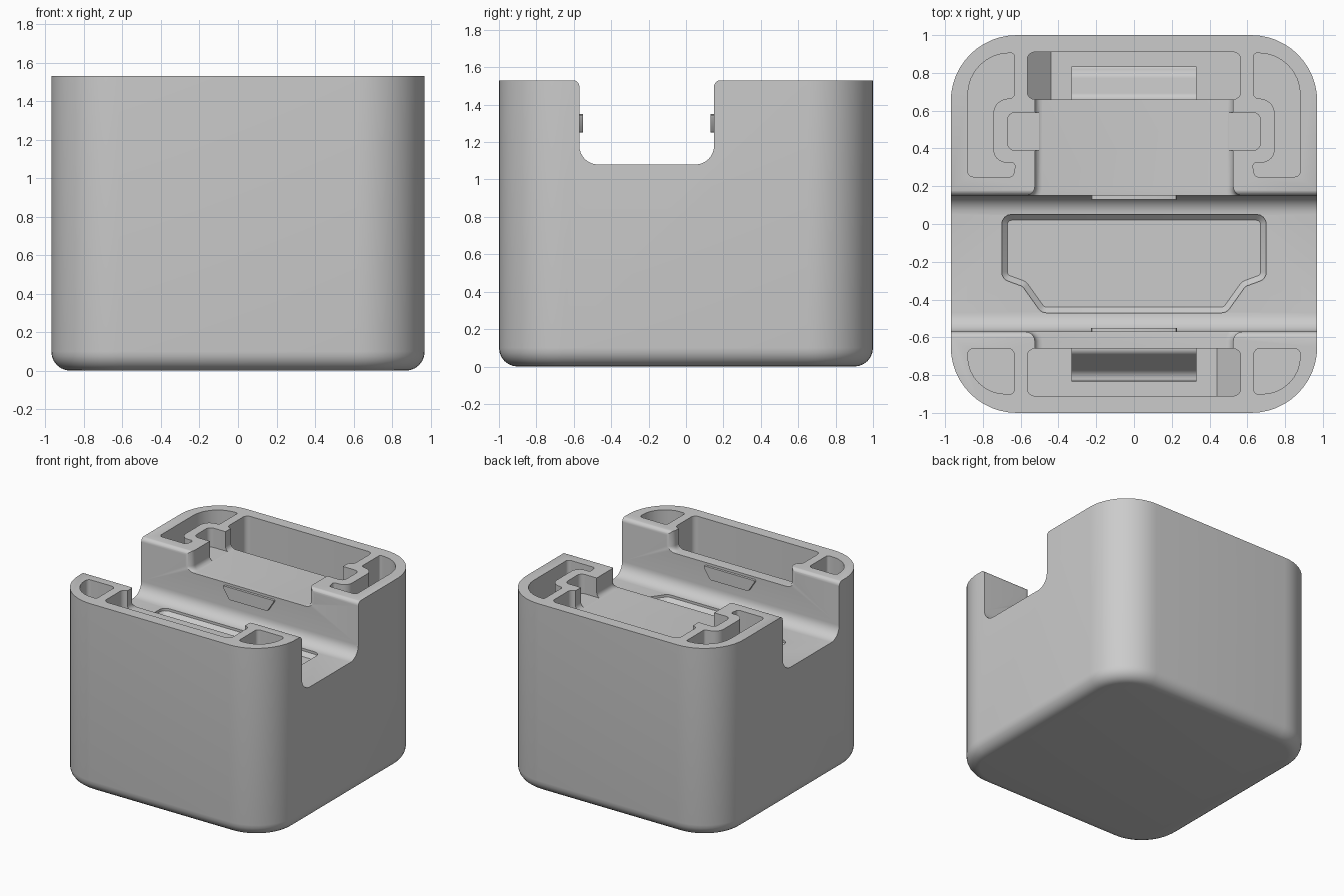
import bpy, bmesh, math
from mathutils import Vector

if "Cube" in bpy.data.objects:
    bpy.data.objects.remove(bpy.data.objects["Cube"])

grey = bpy.data.materials.new("plain_grey")
grey.use_nodes = True
colour = (0.6, 0.6, 0.6, 1)
grey.diffuse_color = colour
grey.node_tree.nodes["Principled BSDF"].inputs["Base Color"].default_value = colour


def rounded(corners, steps=8):
    """Fillet a polygon given as (u, v, radius) corners."""
    out = []
    n = len(corners)
    for i, (u, v, r) in enumerate(corners):
        p = Vector((u, v))
        if r == 0:
            out.append(p)
            continue
        a = (Vector(corners[i - 1][:2]) - p).normalized()
        b = (Vector(corners[(i + 1) % n][:2]) - p).normalized()
        half = a.angle(b) / 2
        centre = p + (a + b).normalized() * (r / math.sin(half))
        start = p + a * (r / math.tan(half)) - centre
        end = p + b * (r / math.tan(half)) - centre
        sweep = math.pi - 2 * half
        for k in range(steps + 1):
            t = k / steps
            out.append(centre + (start * math.sin((1 - t) * sweep)
                                 + end * math.sin(t * sweep)) / math.sin(sweep))
    return out


def inset(outline, d):
    """Shift every side of an outline inward by d."""
    n = len(outline)
    area = sum(outline[i - 1].cross(outline[i]) for i in range(n))
    turn = math.copysign(1, area)
    out = []
    for i, p in enumerate(outline):
        a = (p - outline[i - 1]).normalized()
        b = (outline[(i + 1) % n] - p).normalized()
        na, nb = Vector((-a.y, a.x)) * turn, Vector((-b.y, b.x)) * turn
        out.append(p + (na + nb) * (d / (1 + na.dot(nb))))
    return out


def prism(name, outline, low, high, axis="z", ease=0, segments=1):
    """Extrude an outline along an axis, optionally easing its low rim."""
    place = {"x": lambda u, v, w: (w, u, v),
             "y": lambda u, v, w: (u, w, v),
             "z": lambda u, v, w: (u, v, w)}[axis]
    outline = [Vector(p) for p in outline]
    layers = [(outline, low)]
    if ease:
        turns = [k / segments * math.pi / 2 for k in range(segments + 1)]
        layers = [(inset(outline, ease * (1 - math.sin(t))), low + ease * (1 - math.cos(t)))
                  for t in turns]
    layers.append((outline, high))
    bm = bmesh.new()
    rings = [[bm.verts.new(place(u, v, w)) for u, v in ring] for ring, w in layers]
    bm.faces.new(rings[0])
    bm.faces.new(rings[-1])
    n = len(outline)
    for lower, upper in zip(rings, rings[1:]):
        for i in range(n):
            j = (i + 1) % n
            bm.faces.new((lower[i], lower[j], upper[j], upper[i]))
    bmesh.ops.recalc_face_normals(bm, faces=bm.faces)
    mesh = bpy.data.meshes.new(name)
    bm.to_mesh(mesh)
    bm.free()
    mesh.materials.append(grey)
    obj = bpy.data.objects.new(name, mesh)
    bpy.context.collection.objects.link(obj)
    return obj


def volume(mesh):
    bm = bmesh.new()
    bm.from_mesh(mesh)
    result = bm.calc_volume(signed=True)
    bm.free()
    return result


def carve(body, cutter):
    """Subtract a cutter, taking the first solver that gives a sound solid."""
    cutter.hide_render = True
    before = volume(body.data)
    mod = body.modifiers.new(cutter.name, "BOOLEAN")
    mod.operation, mod.object = "DIFFERENCE", cutter
    for solver in ("MANIFOLD", "EXACT", "FLOAT"):
        mod.solver = solver
        bpy.context.view_layer.update()
        graph = bpy.context.evaluated_depsgraph_get()
        mesh = bpy.data.meshes.new_from_object(body.evaluated_get(graph))
        if before * 0.7 < volume(mesh) < before * 0.99999:
            body.data = mesh
            break
    body.modifiers.remove(mod)
    bpy.data.objects.remove(cutter)


def box(x0, x1, y0, y1, r):
    return rounded([(x0, y0, r), (x1, y0, r), (x1, y1, r), (x0, y1, r)])


def mirrored(half):
    """Complete a right half outline across the middle."""
    return half + [(-u, v, r) for u, v, r in reversed(half)]


TOP, OVER, SLOT, LEDGE = 1.53, 1.7, 1.08, 1.37
FRONT, BACK = -0.57, 0.15

# Main block with rounded corners and a rounded base
block = prism("main_block", rounded([(x * 0.97, y, 0.35) for x, y in
              ((-1, -1), (1, -1), (1, 1), (-1, 1))], 12), 0, TOP, ease=0.1, segments=6)

# Wide slot running from side to side, with eased rims
rim = TOP + 0.001
carve(block, prism("slot_cutter", rounded([
    (FRONT - 0.1, OVER, 0), (FRONT - 0.1, rim, 0), (FRONT, rim, 0.035),
    (FRONT, SLOT, 0.1), (BACK, SLOT, 0.1), (BACK, rim, 0.035),
    (BACK + 0.1, rim, 0), (BACK + 0.1, OVER, 0)]), -1.2, 1.2, "x"))

# Shallow tray in the slot floor
carve(block, prism("tray_cutter", rounded(mirrored([
    (0.7, 0.05, 0.05), (0.7, -0.29, 0.05), (0.59, -0.33, 0.03), (0.49, -0.47, 0.05)]), 4),
    SLOT - 0.05, 1.25, ease=0.03))

for side, s, wall in (("front", -1, FRONT), ("back", 1, BACK)):
    # Ledge that opens from the slot toward the end pocket
    carve(block, prism(side + "_ledge_cutter", rounded(mirrored([
        (0.525, s * 0.7, 0), (0.525, wall, 0.05), (0.62, wall, 0),
        (0.62, wall - s * 0.15, 0)])), LEDGE, OVER, ease=0.04, segments=4))
    # Long end pocket
    ys = sorted((s * 0.66, s * 0.91))
    carve(block, prism(side + "_pocket_cutter", box(-0.565, 0.565, *ys, 0.04), 0.6, OVER))

# Cross groove over the back ledge
carve(block, prism("groove_cutter", box(-0.67, 0.67, 0.39, 0.59, 0.04), LEDGE + 0.004, OVER))

# Corner pockets, the back ones wrapping round the groove ends
back_corner = [(0.64, 0.25, 0.02), (0.88, 0.25, 0.03), (0.88, 0.905, 0.22),
               (0.635, 0.905, 0.015), (0.635, 0.67, 0.02), (0.745, 0.65, 0.08),
               (0.745, 0.325, 0.07), (0.625, 0.325, 0.02)]
front_corner = [(0.635, -0.66, 0.03), (0.88, -0.66, 0.03), (0.88, -0.9, 0.2),
                (0.635, -0.9, 0.02)]
for s, side in ((1, "left"), (-1, "right")):
    for name, shape in (("back_", back_corner), ("front_", front_corner)):
        carve(block, prism(name + side + "_corner_cutter",
                           rounded([(s * u, v, r) for u, v, r in shape]), 0.15, OVER))

parts = [block]
for s, side, wall in ((-1, "front", FRONT), (1, "back", BACK)):
    # Tapered catch on the slot wall
    ys = sorted((wall - s * 0.02, wall + s * 0.05))
    parts.append(prism(side + "_catch", rounded(mirrored([
        (0.235, 1.35, 0.01), (0.17, 1.25, 0.02)]), 3), *ys, axis="y"))
    # Sloping guide inside the end pocket
    parts.append(prism(side + "_guide", rounded([
        (s * 0.62, 0.55, 0), (s * 0.62, 1.2, 0), (s * 0.68, 1.2, 0.04),
        (s * 0.79, 1.03, 0.06), (s * 0.835, 1.03, 0.015), (s * 0.835, 0.55, 0)], 6),
        -0.33, 0.33, "x"))
    # Ramp at one end of the pocket
    ys = sorted((s * 0.65, s * 0.92))
    parts.append(prism(side + "_ramp", [(-s * 0.6, 0.55), (-s * 0.6, 0.76),
                                        (-s * 0.44, 0.6), (-s * 0.44, 0.55)],
                       *ys, axis="y"))

# Smooth the rounded surfaces and keep edges crisp
bpy.ops.object.select_all(action="DESELECT")
for part in parts:
    part.select_set(True)
bpy.context.view_layer.objects.active = block
bpy.ops.object.shade_smooth_by_angle(angle=math.radians(30))
